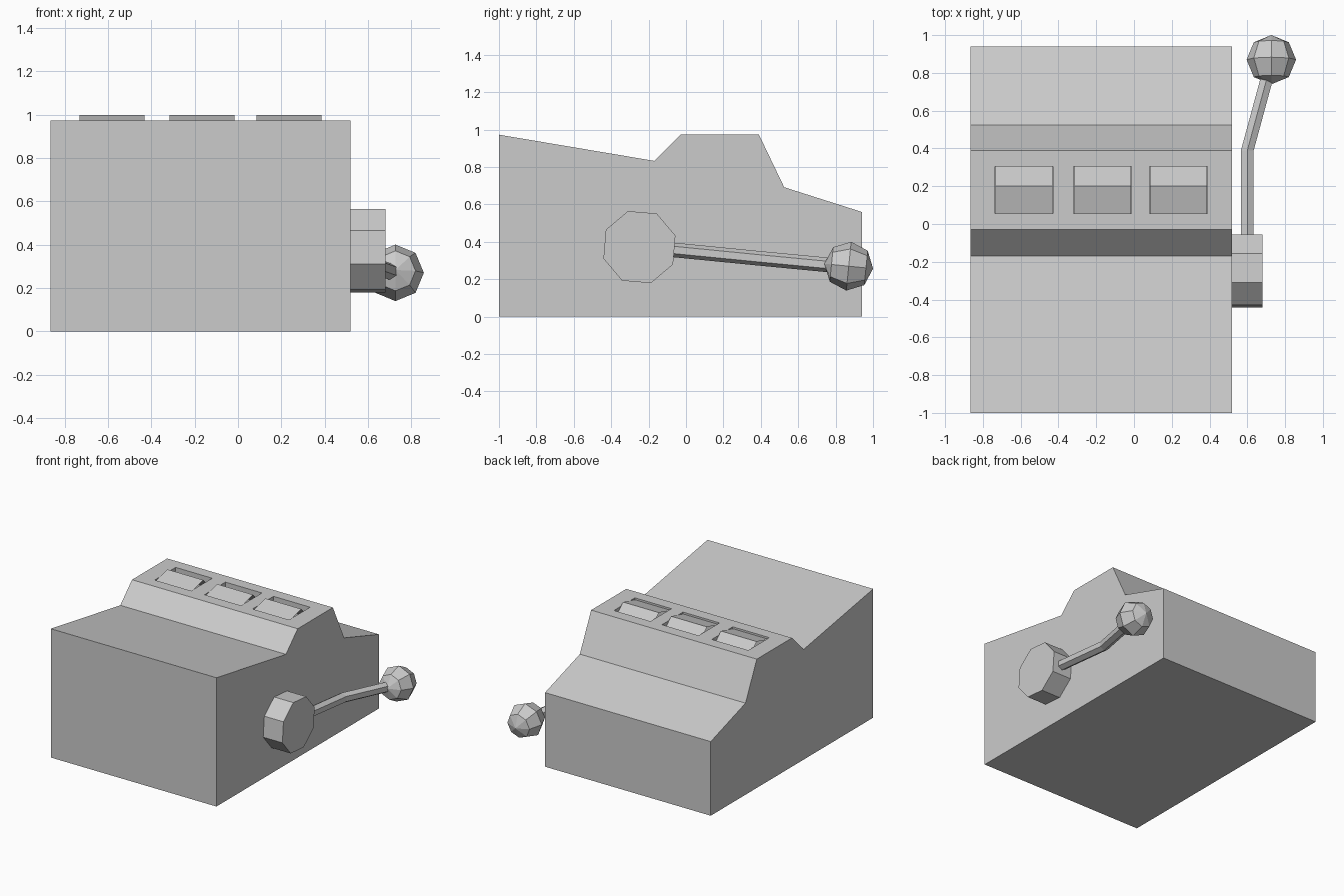
import bpy, bmesh, math
from mathutils import Matrix, Vector

if "Cube" in bpy.data.objects:
    bpy.data.objects.remove(bpy.data.objects["Cube"])

grey = bpy.data.materials.new("plain grey")
grey.diffuse_color = (0.6, 0.6, 0.6, 1)
grey.use_nodes = True
grey.node_tree.nodes["Principled BSDF"].inputs["Base Color"].default_value = grey.diffuse_color


def finish(name, bm):
    bmesh.ops.recalc_face_normals(bm, faces=bm.faces)
    mesh = bpy.data.meshes.new(name)
    bm.to_mesh(mesh)
    bm.free()
    mesh.materials.append(grey)
    obj = bpy.data.objects.new(name, mesh)
    bpy.context.collection.objects.link(obj)
    return obj


def loft(bm, rings, caps=True):
    """Skin a list of rings that have equal point counts."""
    rows = [[bm.verts.new(p) for p in ring] for ring in rings]
    n = len(rows[0])
    for a, b in zip(rows, rows[1:]):
        for i in range(n):
            j = (i + 1) % n
            bm.faces.new((a[i], a[j], b[j], b[i]))
    if caps:
        bm.faces.new(rows[0])
        bm.faces.new(rows[-1])


def prism(bm, profile, x0, x1, caps=True):
    """Extrude a (y, z) profile along x."""
    loft(bm, [[(x, y, z) for y, z in profile] for x in (x0, x1)], caps)


def polygon(sides, radius, centre, turn):
    return [(centre[0] + radius * math.cos(turn + math.tau * i / sides),
             centre[1] + radius * math.sin(turn + math.tau * i / sides))
            for i in range(sides)]


# Cabinet: stepped side profile
bm = bmesh.new()
prism(bm, [(-1, 0), (-1, 0.973), (-0.17, 0.833), (-0.03, 0.973), (0.39, 0.973),
           (0.525, 0.692), (0.94, 0.56), (0.94, 0)], -0.865, 0.52)
cabinet = finish("cabinet", bm)

# Three window recesses cut into the raised ledge
windows = [-0.582, -0.166, 0.236]
bm = bmesh.new()
for x in windows:
    prism(bm, [(0.055, 0.85), (0.305, 0.85), (0.305, 1.1), (0.055, 1.1)],
          x - 0.153, x + 0.153)
cutter = finish("window_cutter", bm)
cutter.hide_render = True
cutter.display_type = 'WIRE'
cut = cabinet.modifiers.new("windows", 'BOOLEAN')
cut.operation = 'DIFFERENCE'
cut.solver = 'EXACT'
cut.object = cutter

# Six-sided open-ended reels showing through the windows
for k, x in enumerate(windows):
    bm = bmesh.new()
    prism(bm, polygon(6, 0.2, (0.15, 0.805), math.radians(75)),
          x - 0.15, x + 0.15, caps=False)
    finish(f"reel_{k + 1}", bm)

# Lever hub on the right side
bm = bmesh.new()
prism(bm, polygon(8, 0.202, (-0.249, 0.372), math.radians(17.7)), 0.52, 0.68)
finish("lever_hub", bm)

# Bent hexagonal lever arm
bm = bmesh.new()
path = [(0.60, -0.2, 0.37), (0.60, 0.39, 0.312), (0.725, 0.85, 0.268)]
loft(bm, [[(px, y, pz) for px, pz in polygon(6, 0.039, (x, z), math.pi / 2)]
          for x, y, z in path])
finish("lever_arm", bm)

# Faceted knob, poles along the lever
bm = bmesh.new()
aim = Vector((0, 1, -0.1)).to_track_quat('Z', 'Y').to_matrix().to_4x4()
bmesh.ops.create_uvsphere(bm, u_segments=8, v_segments=4, radius=0.131,
                          matrix=Matrix.Translation((0.727, 0.87, 0.27)) @ aim)
finish("lever_knob", bm)
